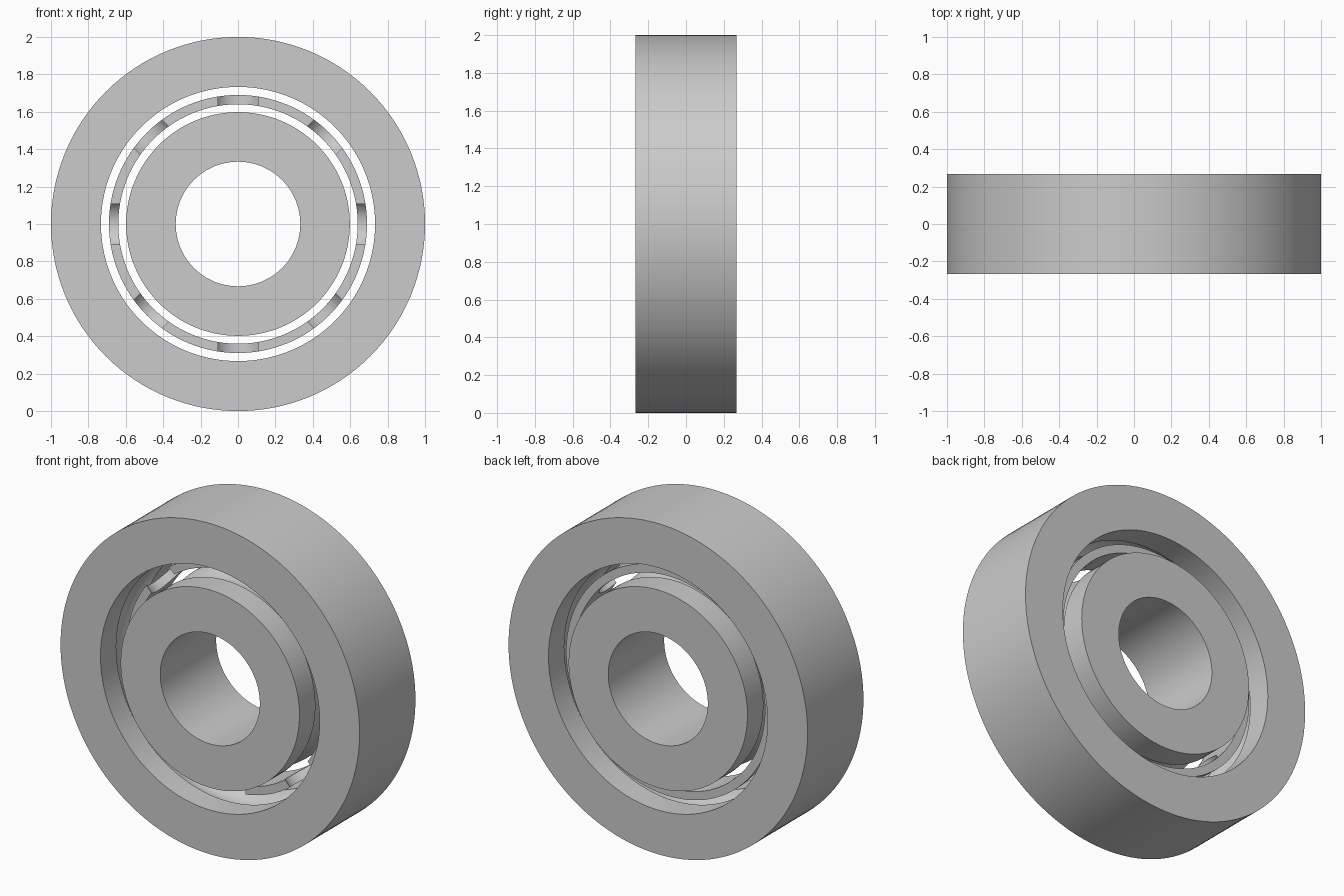
import bpy, bmesh
from math import sin, cos, pi, sqrt, radians
from mathutils import Matrix, Vector

if "Cube" in bpy.data.objects:
    bpy.data.objects.remove(bpy.data.objects["Cube"])

SEGMENTS = 128
HALF_WIDTH = 0.267
PITCH = 0.667       # radius of the ball circle
BALL = 0.134        # radius of raceway and cage pockets
POCKETS = 8

steel = bpy.data.materials.new("steel grey")
steel.use_nodes = True
colour = (0.6, 0.6, 0.6, 1)
steel.diffuse_color = colour
steel.node_tree.nodes["Principled BSDF"].inputs["Base Color"].default_value = colour


def make_object(name, bm):
    bmesh.ops.recalc_face_normals(bm, faces=bm.faces)
    mesh = bpy.data.meshes.new(name)
    bm.to_mesh(mesh)
    bm.free()
    mesh.materials.append(steel)
    obj = bpy.data.objects.new(name, mesh)
    bpy.context.collection.objects.link(obj)
    return obj


def smooth(obj):
    bpy.ops.object.select_all(action="DESELECT")
    obj.select_set(True)
    bpy.context.view_layer.objects.active = obj
    bpy.ops.object.shade_smooth_by_angle(angle=radians(30))


def lathe(name, profile):
    """Turn a closed (radius, y) profile about the y axis through z = 1."""
    bm = bmesh.new()
    rings = []
    for i in range(SEGMENTS):
        a = 2 * pi * i / SEGMENTS
        rings.append([bm.verts.new((r * sin(a), y, 1 + r * cos(a))) for r, y in profile])
    n = len(profile)
    for i in range(SEGMENTS):
        here, there = rings[i], rings[(i + 1) % SEGMENTS]
        for j in range(n):
            k = (j + 1) % n
            bm.faces.new((here[j], here[k], there[k], there[j]))
    return make_object(name, bm)


def race(name, plain, grooved):
    """Ring with one plain wall and a ball groove in the other."""
    side = 1 if grooved > PITCH else -1
    offset = abs(grooved - PITCH)
    chord = sqrt(BALL ** 2 - offset ** 2)
    steps = 16
    groove = []
    for i in range(steps + 1):
        y = -chord + 2 * chord * i / steps
        groove.append((PITCH + side * sqrt(BALL ** 2 - y ** 2), y))
    profile = [(plain, HALF_WIDTH), (plain, -HALF_WIDTH), (grooved, -HALF_WIDTH)]
    smooth(lathe(name, profile + groove + [(grooved, HALF_WIDTH)]))


# Inner and outer rings
race("outer_ring", 1.0, 0.733)
race("inner_ring", 0.333, 0.598)

# Crown cage, its pockets open towards the front
cage = lathe("ball_cage", [(0.64, -0.08), (0.69, -0.08), (0.69, 0.16), (0.64, 0.16)])

# Radial pocket cutters
bm = bmesh.new()
for i in range(POCKETS):
    a = 2 * pi * i / POCKETS
    place = Matrix.Translation(Vector((PITCH * sin(a), 0, 1 + PITCH * cos(a))))
    bmesh.ops.create_cone(bm, cap_ends=True, segments=48, radius1=BALL, radius2=BALL,
                          depth=0.2, matrix=place @ Matrix.Rotation(a, 4, "Y"))
cutter = make_object("pocket_cutter", bm)
cutter.hide_render = True

cut = cage.modifiers.new("pockets", "BOOLEAN")
cut.operation = "DIFFERENCE"
cut.solver = "EXACT"
cut.object = cutter
bpy.context.view_layer.objects.active = cage
bpy.ops.object.modifier_apply(modifier=cut.name)
bpy.data.objects.remove(cutter)
smooth(cage)
